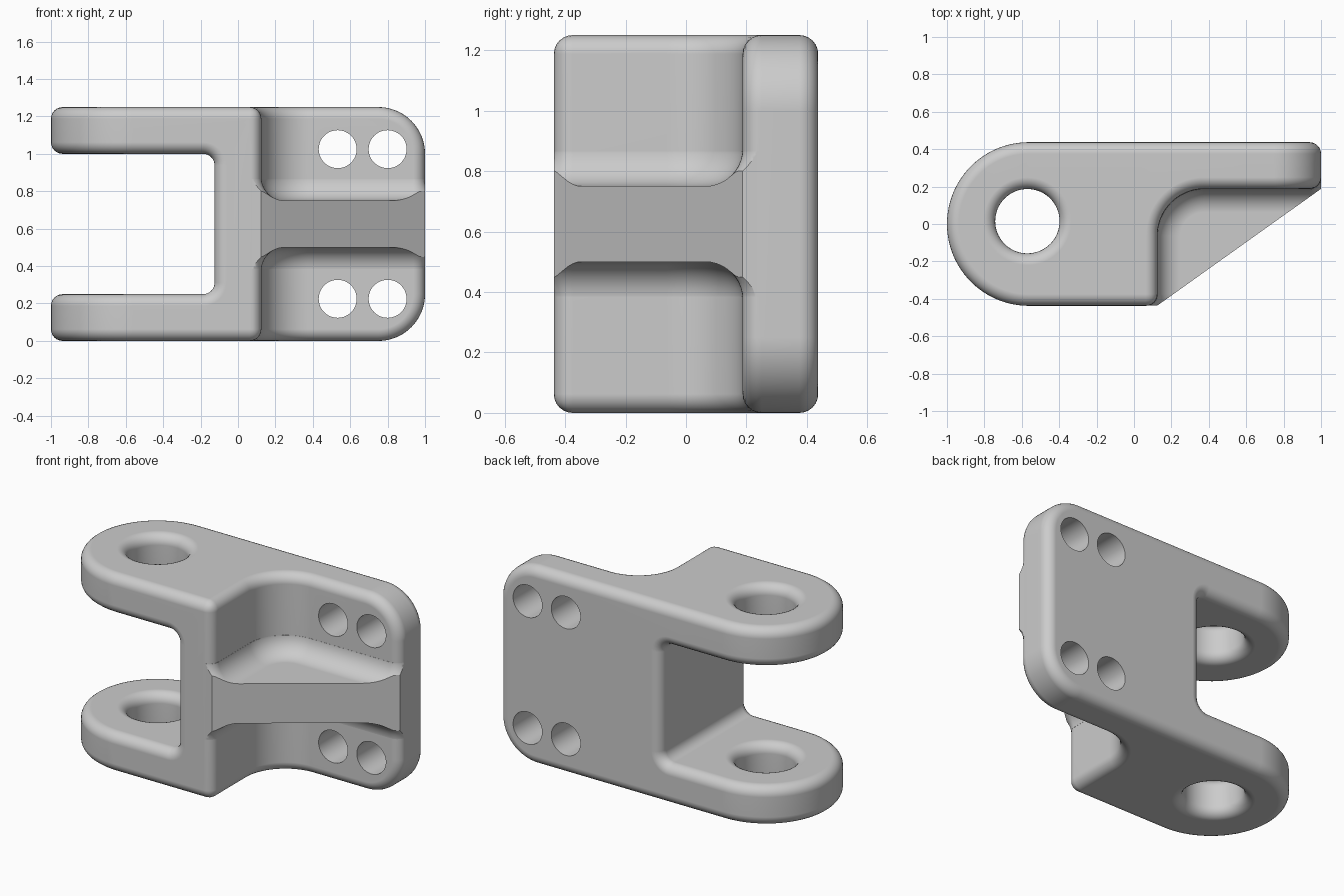
import bpy, bmesh
from math import pi, sin, cos, sqrt, radians

if "Cube" in bpy.data.objects:
    bpy.data.objects.remove(bpy.data.objects["Cube"])

H = 1.25        # total height
R = 0.0625      # edge rounding
MID = H / 2


def arc(cx, cy, r, a0, a1, n):
    return [(cx + r * cos(radians(a0 + (a1 - a0) * i / n)),
             cy + r * sin(radians(a0 + (a1 - a0) * i / n))) for i in range(n + 1)]


def loft(name, loops):
    """Closed solid through equally sized loops of 3D points."""
    bm = bmesh.new()
    rings = [[bm.verts.new(p) for p in loop] for loop in loops]
    n = len(rings[0])
    for a, b in zip(rings, rings[1:]):
        for i in range(n):
            j = (i + 1) % n
            bm.faces.new((a[i], a[j], b[j], b[i]))
    bm.faces.new(rings[0])
    bm.faces.new(rings[-1])
    bmesh.ops.recalc_face_normals(bm, faces=bm.faces)
    me = bpy.data.meshes.new(name)
    bm.to_mesh(me)
    bm.free()
    ob = bpy.data.objects.new(name, me)
    bpy.context.collection.objects.link(ob)
    return ob


def prism_z(name, pts, z0, z1):
    return loft(name, [[(x, y, z) for x, y in pts] for z in (z0, z1)])


def prism_y(name, pts, y0, y1):
    return loft(name, [[(x, y, z) for x, z in pts] for y in (y0, y1)])


def modify(ob, kind, **props):
    mod = ob.modifiers.new(kind.lower(), kind)
    for k, v in props.items():
        setattr(mod, k, v)
    bpy.context.view_layer.objects.active = ob
    bpy.ops.object.modifier_apply(modifier=mod.name)


def combine(ob, other, op):
    modify(ob, 'BOOLEAN', operation=op, object=other, solver='EXACT')
    bpy.data.objects.remove(other, do_unlink=True)


# Main body: plan outline intersected with the front outline
plan = (arc(-0.5625, 0, 0.4375, 90, 270, 48)
        + [(0.125, -0.4375)]
        + arc(0.375, -0.0625, 0.25, 180, 90, 20)
        + [(1.2, 0.1875), (1.2, 0.4375)])
front = ([(-1.2, 0)] + arc(0.75, 0.25, 0.25, -90, 0, 20)
         + arc(0.75, 1.0, 0.25, 0, 90, 20)
         + [(-1.2, H), (-1.2, 1.0)]
         + arc(-0.1875, 0.9375, R, 90, 0, 8)
         + arc(-0.1875, 0.3125, R, 0, -90, 8)
         + [(-1.2, 0.25)])
body = prism_z("clevis_bracket", plan, -0.1, H + 0.1)
combine(body, prism_y("front_outline", front, -0.7, 0.7), 'INTERSECT')

# Tidy, then round every sharp edge
bm = bmesh.new()
bm.from_mesh(body.data)
bmesh.ops.remove_doubles(bm, verts=bm.verts, dist=1e-5)
bmesh.ops.dissolve_limit(bm, angle_limit=radians(0.5), verts=bm.verts, edges=bm.edges)
bm.to_mesh(body.data)
bm.free()
modify(body, 'BEVEL', width=R, segments=6, limit_method='ANGLE',
       angle_limit=radians(40), use_clamp_overlap=False)


# Gusset rib with concave fillets where it meets the body
def pocket_loop(d, z):
    """Open space in front of the body, kept a distance d from its wall."""
    pts = ([(-0.3, -0.4375 - d)]
           + arc(R, -0.375, R + d, -90, 0, 8)
           + arc(0.375, -0.0625, 0.25 - d, 180, 90, 20)
           + arc(0.9375, 0.25, R + d, -90, 0, 8)
           + [(1 + d, 1), (2, 1), (2, -2), (-0.3, -2)])
    return [(x, y, z) for x, y in pts]


rib = prism_z("gusset_rib", [(0.05, -0.4365), (0.124, -0.4365), (0.999, 0.1875),
                             (0.999, 0.25), (0.9, 0.3), (0.05, 0.3)],
              MID - 0.24, MID + 0.24)
F = 0.125       # rib half thickness and fillet radius
for side in (1, -1):
    loops = []
    for i in range(11):
        a = pi / 2 * i / 10
        loops.append(pocket_loop(F * (1 - sin(a)), MID + side * (2 * F - F * cos(a))))
    loops.append(pocket_loop(0, MID + side * 0.5))
    combine(rib, loft("rib_pocket", loops), 'DIFFERENCE')
combine(body, rib, 'UNION')

# Pin bore with rounded rims on both arms
r, rim = 0.172, 0.0625
prof = [(r + rim, -0.1)]
for z0, z1 in ((0, 0.25), (1.0, H)):
    prof += arc(r + rim, z0 + rim, rim, 270, 180, 6)
    prof += arc(r + rim, z1 - rim, rim, 180, 90, 6)
prof.append((r + rim, H + 0.1))
bore = loft("pin_bore", [[(-0.57 + q * cos(2 * pi * k / 64), 0.015 + q * sin(2 * pi * k / 64), z)
                          for k in range(64)] for q, z in prof])
combine(body, bore, 'DIFFERENCE')

# Four bolt holes through the plate
for x in (0.533, 0.8):
    for z in (MID - 0.4, MID + 0.4):
        combine(body, prism_y("bolt_hole", arc(x, z, 0.1015, 0, 352.5, 47), -0.7, 0.7),
                'DIFFERENCE')

# Smooth shading with crisp edges
bpy.ops.object.select_all(action='DESELECT')
body.select_set(True)
bpy.context.view_layer.objects.active = body
bpy.ops.object.shade_smooth_by_angle(angle=radians(30))
modify(body, 'WEIGHTED_NORMAL', keep_sharp=True)
